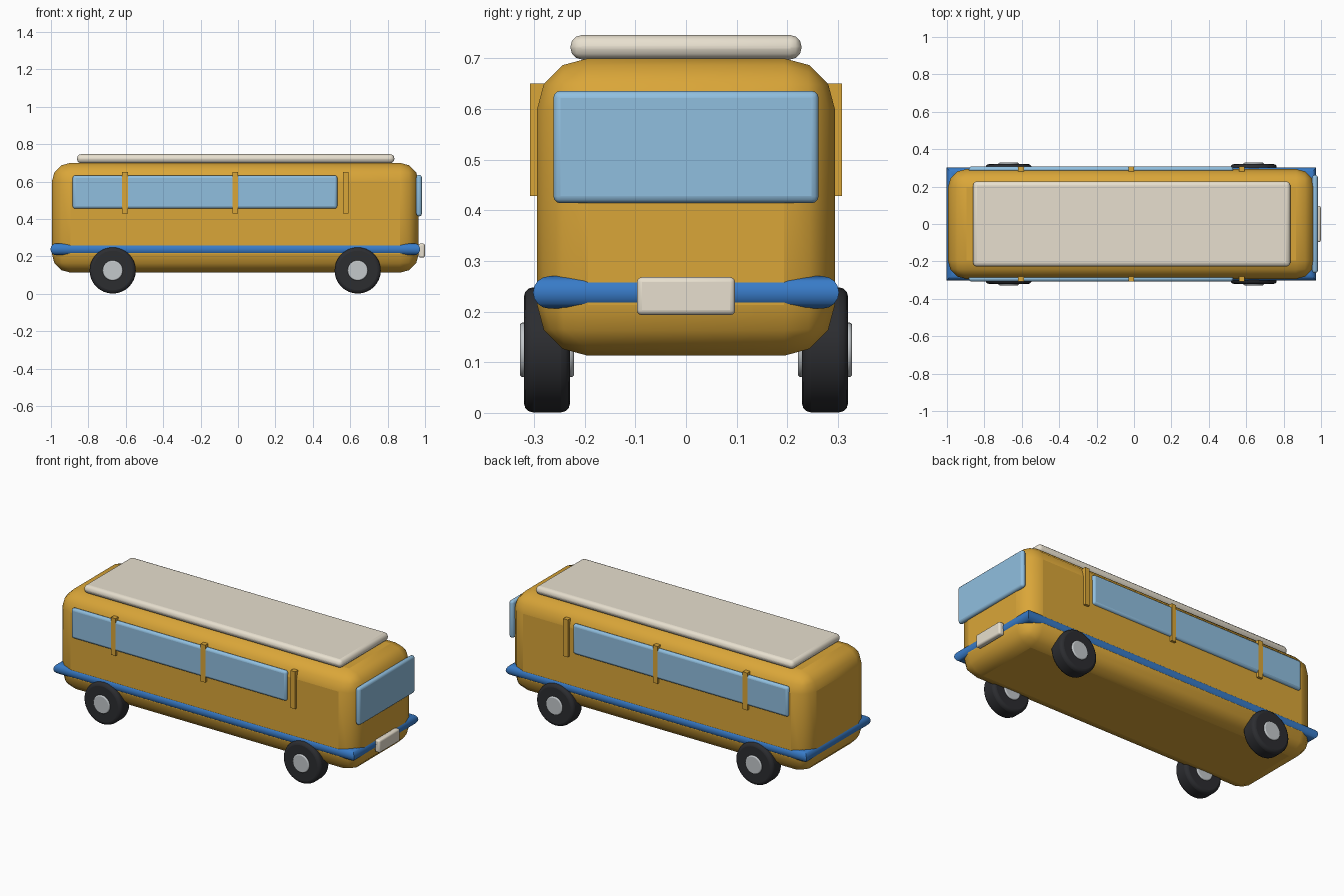
import bpy, bmesh, math
from mathutils import Vector

if "Cube" in bpy.data.objects:
    bpy.data.objects.remove(bpy.data.objects["Cube"])


def material(name, r, g, b):
    m = bpy.data.materials.new(name)
    m.diffuse_color = (r, g, b, 1)
    m.use_nodes = True
    m.node_tree.nodes["Principled BSDF"].inputs["Base Color"].default_value = m.diffuse_color
    return m


GOLD = material("gold_paint", 0.70, 0.38, 0.04)
GLASS = material("glass", 0.28, 0.52, 0.74)
BLUE = material("blue_trim", 0.04, 0.20, 0.58)
CREAM = material("cream", 0.80, 0.74, 0.62)
RUBBER = material("rubber", 0.025, 0.026, 0.03)
STEEL = material("steel", 0.55, 0.58, 0.60)


def finish(name, bm, mat, bevel=0, segments=3):
    bmesh.ops.recalc_face_normals(bm, faces=bm.faces)
    me = bpy.data.meshes.new(name)
    bm.to_mesh(me)
    bm.free()
    ob = bpy.data.objects.new(name, me)
    bpy.context.collection.objects.link(ob)
    me.materials.append(mat)
    if bevel:
        mod = ob.modifiers.new("round_edges", "BEVEL")
        mod.width = bevel
        mod.segments = segments
        mod.limit_method = "ANGLE"
        mod.angle_limit = math.radians(40)
    bpy.ops.object.select_all(action="DESELECT")
    ob.select_set(True)
    bpy.context.view_layer.objects.active = ob
    bpy.ops.object.shade_smooth_by_angle(angle=math.radians(40))
    if bevel:
        # keep the rounding below the smooth-shading step
        ob.modifiers.move(ob.modifiers.find("round_edges"), 0)
    return ob


def box(name, x, y, z, mat, bevel=0, segments=3):
    bm = bmesh.new()
    bmesh.ops.create_cube(bm, size=1)
    for v in bm.verts:
        v.co = Vector([(a + b) / 2 + c * (b - a) for (a, b), c in zip((x, y, z), v.co)])
    ob = finish(name, bm, mat, bevel, segments)
    if bevel:
        for p in ob.data.polygons:
            p.use_smooth = True
    return ob


def disc(name, x, y0, y1, z, radius, mat, bevel):
    bm = bmesh.new()
    bmesh.ops.create_cone(bm, cap_ends=True, segments=32, radius1=radius,
                          radius2=radius, depth=abs(y1 - y0))
    for v in bm.verts:
        v.co = Vector((x + v.co.x, (y0 + y1) / 2 + v.co.z, z + v.co.y))
    return finish(name, bm, mat, bevel)


# Body shell and roof panel
box("body", (-0.995, 0.966), (-0.294, 0.294), (0.113, 0.70), GOLD, 0.1)
box("roof_panel", (-0.861, 0.836), (-0.228, 0.228), (0.698, 0.746), CREAM, 0.022)

# Windscreen and number plate
box("windscreen", (0.953, 0.983), (-0.262, 0.262), (0.414, 0.636), GLASS, 0.014)
box("plate", (0.965, 0.999), (-0.097, 0.097), (0.193, 0.268), CREAM, 0.01)

# Side windows, pillars and wheels
for side, s in (("front", -1), ("back", 1)):
    def span(a, b):
        return tuple(sorted((s * a, s * b)))
    box(side + "_side_window", (-0.884, 0.531), span(0.278, 0.3075),
        (0.455, 0.633), GLASS, 0.014)
    for i in range(3):
        x = -0.604 + 0.59 * i
        box(f"{side}_pillar_{i + 1}", (x - 0.015, x + 0.015), span(0.278, 0.3085),
            (0.428, 0.650), GOLD)
    for end, x in (("rear", -0.67), ("lead", 0.64)):
        disc(f"{side}_{end}_tyre", x, *span(0.229, 0.320), 0.1245, 0.1235, RUBBER, 0.018)
        disc(f"{side}_{end}_hub", x, *span(0.221, 0.328), 0.1245, 0.054, STEEL, 0.006)

# Belt trim: round tube swept round a rectangle with mitred corners
bm = bmesh.new()
SIDES, R = 16, 0.032
rings = []
for sx, sy in ((-1, -1), (1, -1), (1, 1), (-1, 1)):
    ring = []
    for k in range(SIDES):
        a = 2 * math.pi * k / SIDES
        off = R * math.cos(a)
        ring.append(bm.verts.new((-0.0145 + sx * (0.956 + off), sy * (0.27 + off),
                                  0.238 + R * math.sin(a))))
    rings.append(ring)
for i in range(4):
    p, q = rings[i], rings[(i + 1) % 4]
    for k in range(SIDES):
        n = (k + 1) % SIDES
        bm.faces.new((p[k], q[k], q[n], p[n]))
finish("belt_trim", bm, BLUE)
